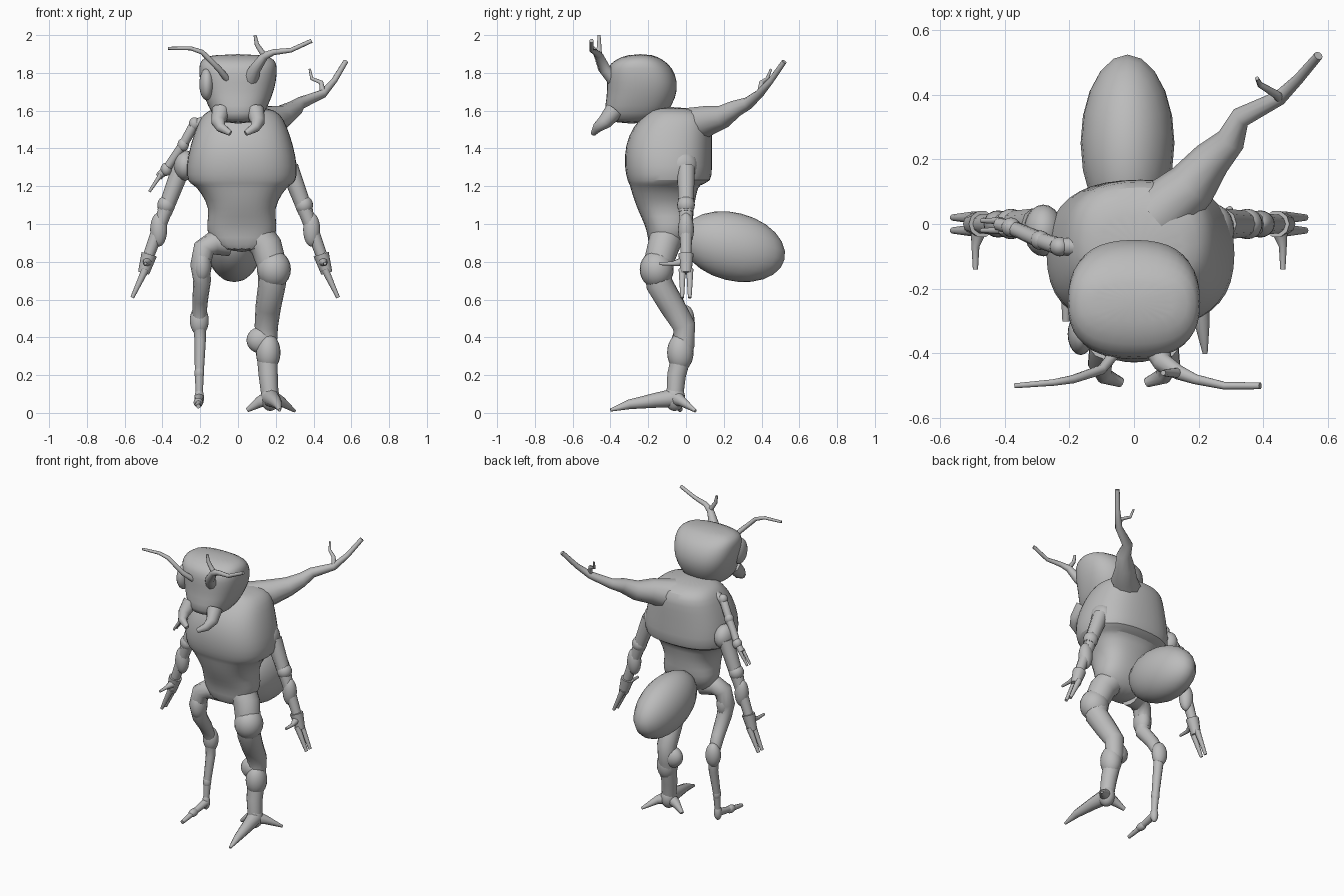
import bpy
import bmesh
from math import cos, sin, tau, copysign
from mathutils import Vector

default_cube = bpy.data.objects.get("Cube")
if default_cube:
    bpy.data.objects.remove(default_cube, do_unlink=True)

# Single clay grey
grey = (.5, .5, .5, 1)
clay = bpy.data.materials.new("clay_grey")
clay.use_nodes = True
clay.diffuse_color = grey
clay.node_tree.nodes["Principled BSDF"].inputs["Base Color"].default_value = grey

parts = []


def skin(name, rings):
    """Bridge a list of point rings into one capped, closed surface."""
    bm = bmesh.new()
    loops = [[bm.verts.new(point) for point in ring] for ring in rings]
    for low, high in zip(loops, loops[1:]):
        for i in range(len(low)):
            bm.faces.new((low[i - 1], low[i], high[i], high[i - 1]))
    bm.faces.new(loops[0])
    bm.faces.new(loops[-1])
    bmesh.ops.recalc_face_normals(bm, faces=bm.faces[:])
    mesh = bpy.data.meshes.new(name)
    bm.to_mesh(mesh)
    bm.free()
    mesh.materials.append(clay)
    part = bpy.data.objects.new(name, mesh)
    bpy.context.collection.objects.link(part)
    parts.append(part)
    return part


def body(name, middle, power, sections):
    """Loft rounded sections given as height, half width, front and back."""
    rings = []
    for height, half_width, front, back in sections:
        ring = []
        for step in range(20):
            c, s = cos(tau * step / 20), sin(tau * step / 20)
            across = copysign(abs(c) ** power, c)
            along = copysign(abs(s) ** power, s)
            ring.append((middle + half_width * across,
                         (front + back) / 2 + (back - front) / 2 * along, height))
        rings.append(ring)
    modifier = skin(name, rings).modifiers.new("smooth_form", "SUBSURF")
    modifier.levels = modifier.render_levels = 1


def limb(name, path, thick, thin, easing=1, sides=10):
    """Round tube along a path, tapering from the thick to the thin radius."""
    centres = [Vector(point) for point in path]
    last = len(centres) - 1
    whole = centres[last] - centres[0]
    flattest = min(range(3), key=lambda k: abs(whole[k]))
    reference = Vector([float(k == flattest) for k in range(3)])
    rings = []
    for i, centre in enumerate(centres):
        tangent = centres[min(i + 1, last)] - centres[max(i - 1, 0)]
        u = tangent.cross(reference).normalized()
        v = tangent.cross(u).normalized()
        radius = thin + (thick - thin) * (1 - i / last) ** easing
        rings.append([centre + radius * (u * cos(tau * k / sides) + v * sin(tau * k / sides))
                      for k in range(sides)])
    skin(name, rings)


def ball(name, centre, size, tilt=0):
    """Ellipsoid, optionally pitched forwards or backwards."""
    bpy.ops.mesh.primitive_uv_sphere_add(segments=20, ring_count=12, location=centre)
    part = bpy.context.object
    part.name = name
    part.scale = size
    part.rotation_euler.x = tilt
    part.data.materials.append(clay)
    parts.append(part)


# Waist and thorax, with the shell overhanging at the back
body("torso", .02, .8, [
    (.85, .12, -.2, -.04), (.93, .18, -.2, .02), (1, .19, -.22, .04),
    (1.08, .17, -.26, .04), (1.17, .22, -.29, .06), (1.21, .26, -.3, .07),
    (1.22, .29, -.31, .14), (1.3, .3, -.33, .14), (1.42, .275, -.325, .14),
    (1.52, .24, -.28, .14), (1.58, .21, -.22, .13), (1.62, .15, -.18, .03)])

# Abdomen drooping behind the waist
ball("abdomen", (-.02, .25, .88), (.145, .28, .18), -.25)

# Head, narrowing towards the jaw
body("head", 0, .8, [
    (1.53, .09, -.4, -.18), (1.58, .14, -.44, -.1), (1.67, .18, -.42, -.05),
    (1.75, .205, -.42, -.04), (1.83, .21, -.42, -.07), (1.87, .2, -.38, -.12),
    (1.9, .14, -.3, -.18)])
ball("right_eye", (-.165, -.34, 1.74), (.04, .065, .085))

# Mirrored mandibles and arms; the right arm hangs a little wider
for word, side, wider in (("right", -1, .03), ("left", 1, 0)):
    def mirrored(*points, outward=0):
        return [(side * (x + outward), y, z) for x, y, z in points]

    limb(word + "_mandible", mirrored(
        (.09, -.38, 1.6), (.105, -.43, 1.54), (.09, -.47, 1.51), (.04, -.49, 1.48)), .05, .015)

    shoulder, elbow, wrist, knuckles = mirrored(
        (.27, 0, 1.3), (.36, 0, 1.06), (.44, 0, .84), (.47, 0, .74), outward=wider)
    ball(word + "_shoulder", mirrored((.25, -.02, 1.31), outward=wider)[0], (.06, .08, .08))
    limb(word + "_upper_arm", [shoulder, elbow], .05, .04)
    ball(word + "_elbow", mirrored((.35, 0, 1.1), outward=wider)[0], (.047, .047, .05))
    limb(word + "_forearm", [elbow, wrist], .038, .03)
    ball(word + "_forearm_swell", mirrored((.39, 0, .97), outward=wider)[0], (.045, .042, .09))
    limb(word + "_hand", [wrist, knuckles], .042, .03)
    for finger, y in (("front", -.02), ("back", .02)):
        limb(f"{word}_{finger}_finger",
             mirrored((.46, y, .76), (.53, y, .61), outward=wider), .02, .01)
    limb(word + "_thumb", mirrored(
        (.45, -.02, .8), (.46, -.07, .79), (.46, -.14, .79), outward=wider), .025, .008, 2)

# Antennae, the left one thicker and forked
limb("right_antenna", [
    (-.06, -.4, 1.77), (-.1, -.45, 1.82), (-.19, -.48, 1.91),
    (-.25, -.49, 1.93), (-.37, -.5, 1.93)], .018, .008)
fork = (.14, -.46, 1.89)
limb("left_antenna", [
    (.07, -.38, 1.77), (.09, -.43, 1.82), fork, (.19, -.48, 1.91), (.28, -.5, 1.92),
    (.39, -.5, 1.97)], .042, .011, 2)
limb("left_antenna_twig", [fork, (.1, -.46, 1.95), (.09, -.46, 2)], .016, .008)

# Branch growing from the back
split = (.45, .39, 1.69)
limb("back_branch", [
    (.08, .03, 1.52), (.18, .12, 1.55), (.24, .2, 1.57), (.3, .26, 1.61), (.33, .33, 1.64),
    split, (.51, .45, 1.76), (.57, .52, 1.86)], .1, .014, 1.8)
limb("back_branch_twig", [split, (.44, .4, 1.75), (.39, .43, 1.77), (.38, .45, 1.82)], .016, .006)

# Small extra arm on the right
joints = [(-.23, -.07, 1.53), (-.29, -.05, 1.42), (-.38, -.01, 1.29)]
limb("extra_arm", [(-.15, -.07, 1.55), *joints, (-.42, 0, 1.25)], .03, .02)
for word, joint in zip(("shoulder", "elbow", "wrist"), joints):
    ball("extra_" + word, joint, (.03, .03, .035))
for finger, y in (("front", -.02), ("back", .01)):
    limb(f"extra_{finger}_finger", [(-.41, y, 1.26), (-.47, y, 1.17)], .012, .007)

# Thick left leg with swollen thigh, knee and calf, and three claws
ankle = (.17, -.06, .08)
limb("left_leg", [
    (.1, -.1, .94), (.15, -.12, .88), (.18, -.15, .78), (.18, -.14, .68),
    (.16, -.07, .56), (.15, -.01, .46), (.15, -.01, .36), (.16, -.05, .2), ankle],
    .09, .045, sides=14)
ball("left_thigh", (.19, -.155, .76), (.09, .09, .1))
ball("left_knee", (.12, -.02, .385), (.075, .055, .07))
ball("left_calf", (.16, -.03, .32), (.065, .07, .1))
ball("left_ankle", ankle, (.05, .055, .07))
limb("left_front_claw", [ankle, (.19, -.17, .065), (.21, -.3, .045), (.22, -.4, .015)],
     .05, .008, .8)
limb("left_outer_claw", [ankle, (.23, -.02, .06), (.3, .05, .01)], .045, .008)
limb("left_inner_claw", [ankle, (.11, -.05, .055), (.05, -.03, .015)], .045, .012)

# Thin right leg with knobbly joints and one toe
knee = (-.205, 0, .49)
shin = (-.205, -.04, .21)
heel = (-.205, -.05, .08)
limb("right_leg", [
    (-.05, -.1, .9), (-.13, -.12, .9), (-.18, -.14, .87), (-.2, -.15, .78),
    (-.19, -.14, .7), (-.2, -.06, .6), knee, (-.2, -.01, .38), shin, heel],
    .07, .018, sides=12)
ball("right_hip", (-.19, -.15, .78), (.05, .06, .09))
ball("right_knee", knee, (.05, .045, .08))
ball("right_shin_joint", shin, (.026, .026, .04))
ball("right_heel", heel, (.025, .025, .05))
limb("right_toe", [heel, (-.21, -.18, .055), (-.21, -.3, .035)], .025, .012)
ball("right_toe_joint", (-.21, -.18, .055), (.025, .04, .025))

# Smooth shading, keeping hard ends crisp
bpy.ops.object.select_all(action="DESELECT")
for part in parts:
    part.select_set(True)
bpy.context.view_layer.objects.active = parts[0]
bpy.ops.object.shade_smooth_by_angle(angle=1)
